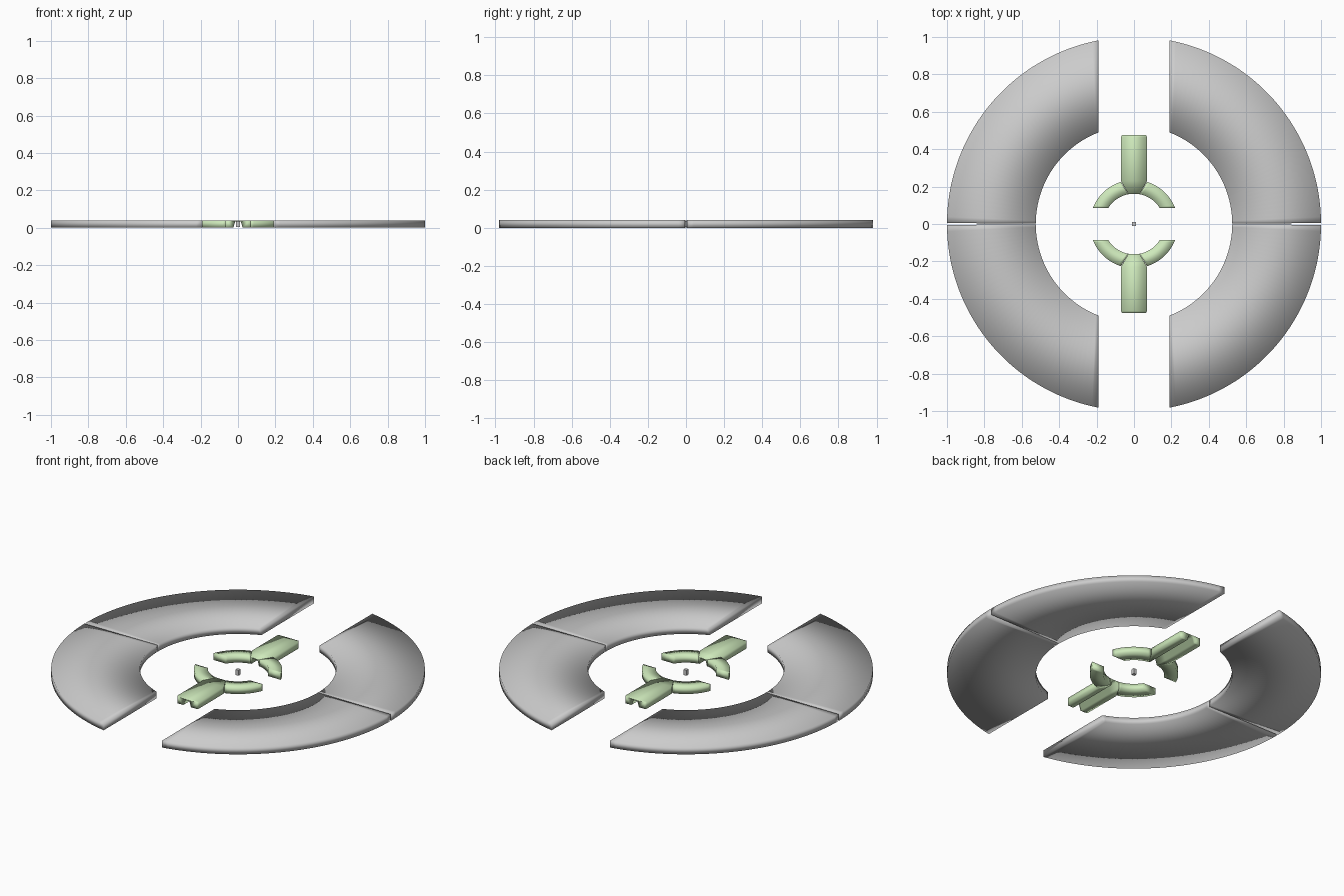
import bpy, bmesh
from math import asin, acos, sin, cos

if "Cube" in bpy.data.objects:
    bpy.data.objects.remove(bpy.data.objects["Cube"], do_unlink=True)

HEIGHT = 0.04
SIDES = [("left", 1), ("right", -1)]
ENDS = [("back", 1), ("front", -1)]

green = bpy.data.materials.new("soft_green")
green.use_nodes = True
green.diffuse_color = (0.62, 0.82, 0.5, 1)
green.node_tree.nodes["Principled BSDF"].inputs["Base Color"].default_value = green.diffuse_color


def loft(name, rings, sx=1, sy=1, material=None, smooth=True):
    """Skin a row of matching cross-sections into a closed solid."""
    bm = bmesh.new()
    rows = [[bm.verts.new((x * sx, y * sy, z)) for x, y, z in ring] for ring in rings]
    n = len(rows[0])
    for a, b in zip(rows, rows[1:]):
        for i in range(n):
            j = (i + 1) % n
            bm.faces.new((a[i], a[j], b[j], b[i]))
    bm.faces.new(rows[0][::-1])
    bm.faces.new(rows[-1])
    bmesh.ops.recalc_face_normals(bm, faces=bm.faces)
    for f in bm.faces:
        f.smooth = smooth
    mesh = bpy.data.meshes.new(name)
    bm.to_mesh(mesh)
    bm.free()
    obj = bpy.data.objects.new(name, mesh)
    bpy.context.collection.objects.link(obj)
    if material:
        mesh.materials.append(material)
    return obj


def arc_rings(inner, outer, steps):
    """Rectangular sections along an arc; inner and outer are (radius, start, end)."""
    rings = []
    for k in range(steps + 1):
        t = k / steps
        (xi, yi), (xo, yo) = [(r * cos(a + (b - a) * t), r * sin(a + (b - a) * t))
                              for r, a, b in (inner, outer)]
        rings.append([(xi, yi, 0), (xo, yo, 0), (xo, yo, HEIGHT), (xi, yi, HEIGHT)])
    return rings


def arc_edge(r, y_start, x_end):
    return r, asin(y_start / r), acos(x_end / r)


# Outer ring in four plates, parted by a wide slot and a hairline gap
plate = arc_rings(arc_edge(0.525, 0.002, 0.19), arc_edge(1.0, 0.005, 0.19), 40)

# Curved hub arms, which run into the sides of each spoke
hub_arm = arc_rings(arc_edge(0.162, 0.085, 0.03), arc_edge(0.236, 0.085, 0.07), 14)

# Spoke section: a bar with a tapered channel along its underside
spoke = []
for y, w in [(0.16, 0.03), (0.23, 0.07), (0.465, 0.07), (0.475, 0.064)]:
    half = [(w, HEIGHT), (w, 0), (0.025, 0), (0.015, 0.034)]
    section = half + [(-x, z) for x, z in reversed(half)]
    spoke.append([(x, y, z) for x, z in section])

for end, sy in ENDS:
    loft(f"spoke_{end}", spoke, 1, sy, green)
    for side, sx in SIDES:
        loft(f"ring_plate_{end}_{side}", plate, sx, sy)
        loft(f"hub_arm_{end}_{side}", hub_arm, sx, sy, green)

# Small centre pin
square = [(-1, -1), (1, -1), (1, 1), (-1, 1)]
loft("centre_pin", [[(x * 0.01, y * 0.01, z) for x, y in square] for z in (0.004, 0.036)], smooth=False)
